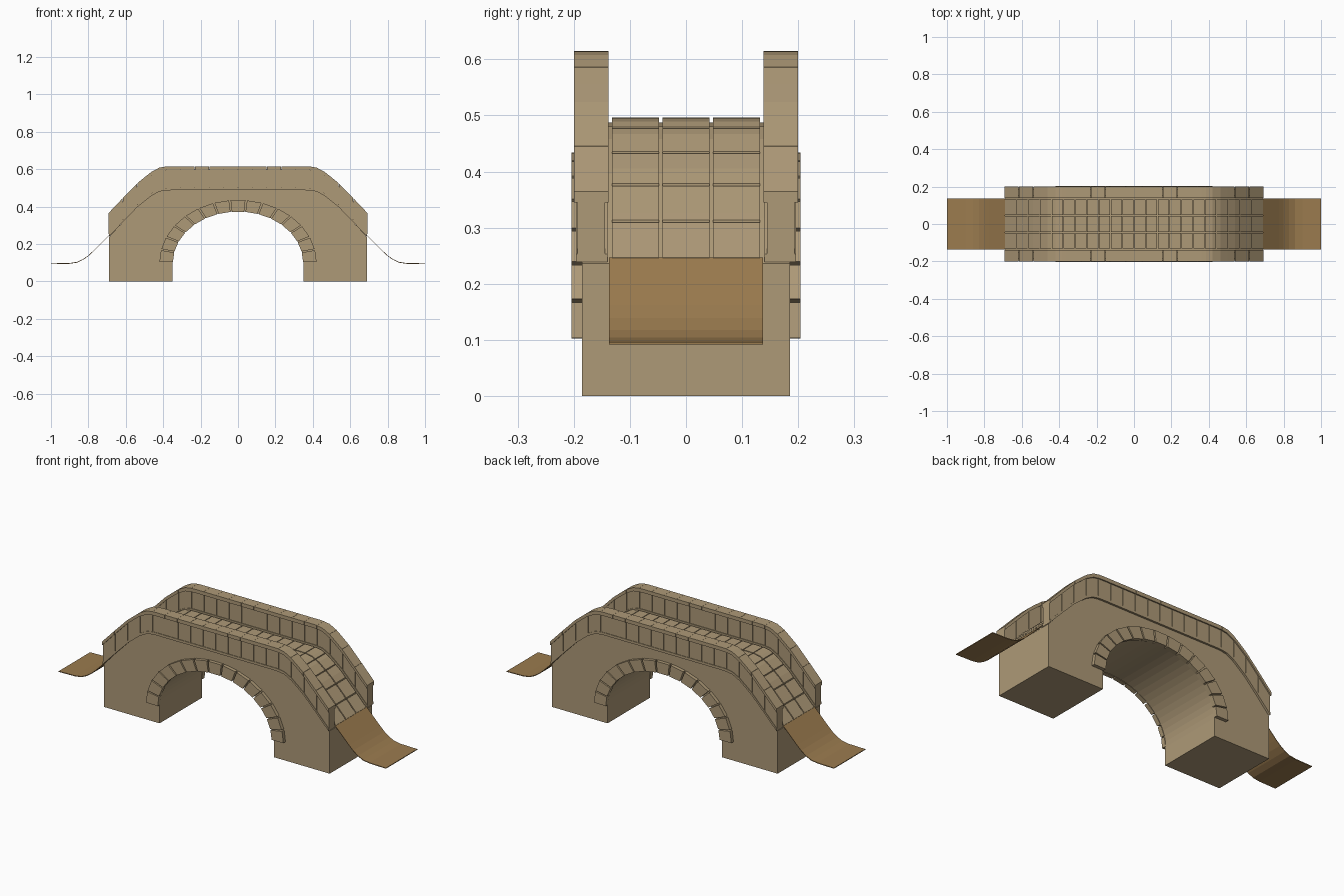
import bpy, bmesh, math

if "Cube" in bpy.data.objects:
    bpy.data.objects.remove(bpy.data.objects["Cube"])


def material(name, rgb):
    m = bpy.data.materials.new(name)
    m.diffuse_color = (*rgb, 1)
    m.use_nodes = True
    m.node_tree.nodes["Principled BSDF"].inputs["Base Color"].default_value = m.diffuse_color
    return m


STONE = material("sandstone", (0.42, 0.32, 0.185))
DIRT = material("dirt path", (0.33, 0.20, 0.078))

# Deck height above ground for |x|, sloping to the ends
DECK = [(0, .493), (.36, .493), (.385, .492), (.42, .486), (.462, .464),
        (.50, .434), (.539, .402), (.616, .323), (.693, .242)]
RAMP = [(.69, .247), (.72, .217), (.75, .187), (.775, .162), (.80, .139), (.83, .118),
        (.86, .104), (.90, .098), (1.0, .096)]
END = .693


def height(x, pts=DECK):
    x = abs(x)
    for (x0, z0), (x1, z1) in zip(pts, pts[1:]):
        if x <= x1 + 1e-9:
            return z0 + (z1 - z0) * (x - x0) / (x1 - x0)
    return pts[-1][1]


def add_prism(bm, outline, y0, y1):
    """Extrude an (x, z) outline from y0 to y1."""
    a = [bm.verts.new((x, y0, z)) for x, z in outline]
    b = [bm.verts.new((x, y1, z)) for x, z in outline]
    bm.faces.new(a)
    bm.faces.new(b[::-1])
    n = len(a)
    for i in range(n):
        j = (i + 1) % n
        bm.faces.new((a[i], b[i], b[j], a[j]))


def finish(bm, name, mat):
    bmesh.ops.recalc_face_normals(bm, faces=bm.faces)
    me = bpy.data.meshes.new(name)
    bm.to_mesh(me)
    bm.free()
    me.materials.append(mat)
    ob = bpy.data.objects.new(name, me)
    bpy.context.collection.objects.link(ob)
    return ob


def slab(bm, x0, x1, lo, hi, y0, y1, pts=DECK):
    """Slab following the deck curve between two height offsets."""
    inner = [s * p[0] for p in pts for s in (-1, 1) if x0 + 1e-4 < s * p[0] < x1 - 1e-4]
    xs = sorted(set([x0, x1] + inner))
    top = [(x, height(x, pts) + hi) for x in xs]
    low = [(x, height(x, pts) + lo) for x in reversed(xs)]
    add_prism(bm, top + low, y0, y1)


# Bridge body with arched opening
bm = bmesh.new()
top_x = sorted({s * p[0] for p in DECK[1:] for s in (-1, 1)})
outline = [(max(-.69, min(.69, x)), height(x) - .006) for x in top_x]
outline += [(.69, 0), (.35, 0)]
outline += [(.35 * math.cos(math.pi * i / 30), .1 + .275 * math.sin(math.pi * i / 30))
            for i in range(31)]
outline += [(-.35, 0), (-.69, 0)]
add_prism(bm, outline, -.185, .185)
finish(bm, "bridge_body", STONE)

# Arch stones on both faces
for side, tag in ((-1, "front"), (1, "back")):
    bm = bmesh.new()
    for i in range(15):
        a0, a1 = math.radians(12 * i + .6), math.radians(12 * i + 11.4)
        ring = [(.42 * math.cos(a), .1 + .335 * math.sin(a)) for a in (a0, a1)]
        ring += [(.348 * math.cos(a), .1 + .273 * math.sin(a)) for a in (a1, a0)]
        add_prism(bm, ring, side * .18, side * .204)
    finish(bm, tag + "_arch_stones", STONE)

# Parapets: base course, recessed core, wall blocks and coping stones
STEP = END / 9
for side, tag in ((-1, "front"), (1, "back")):
    bm = bmesh.new()
    slab(bm, -.69, .69, -.006, .008, side * .14, side * .196)
    finish(bm, tag + "_parapet_base", STONE)
    bm = bmesh.new()
    slab(bm, -.688, .688, .006, .105, side * .15, side * .186)
    finish(bm, tag + "_parapet_core", STONE)
    blocks, caps = bmesh.new(), bmesh.new()
    for i in range(-9, 9):
        x0, x1 = i * STEP, (i + 1) * STEP
        slab(blocks, x0 + .0015, x1 - .0015, .008, .103, side * .144, side * .193)
        slab(caps, x0 + .0004, x1 - .0004, .102, .122, side * .138, side * .2)
    finish(blocks, tag + "_parapet_blocks", STONE)
    finish(caps, tag + "_coping", STONE)

# Paving stones, three columns across the deck
bm = bmesh.new()
ROW = END / 11
for i in range(-11, 11):
    for c in (-1, 0, 1):
        slab(bm, i * ROW + .002, (i + 1) * ROW - .002, -.008, .003,
             c * .09 - .042, c * .09 + .042)
finish(bm, "paving_stones", STONE)

# Dirt ramps at both ends
for s, tag in ((-1, "left"), (1, "right")):
    bm = bmesh.new()
    top = [(s * x, z) for x, z in RAMP]
    low = [(s * x, z - .004) for x, z in reversed(RAMP)]
    add_prism(bm, top + low, -.137, .137)
    finish(bm, tag + "_ramp", DIRT)
